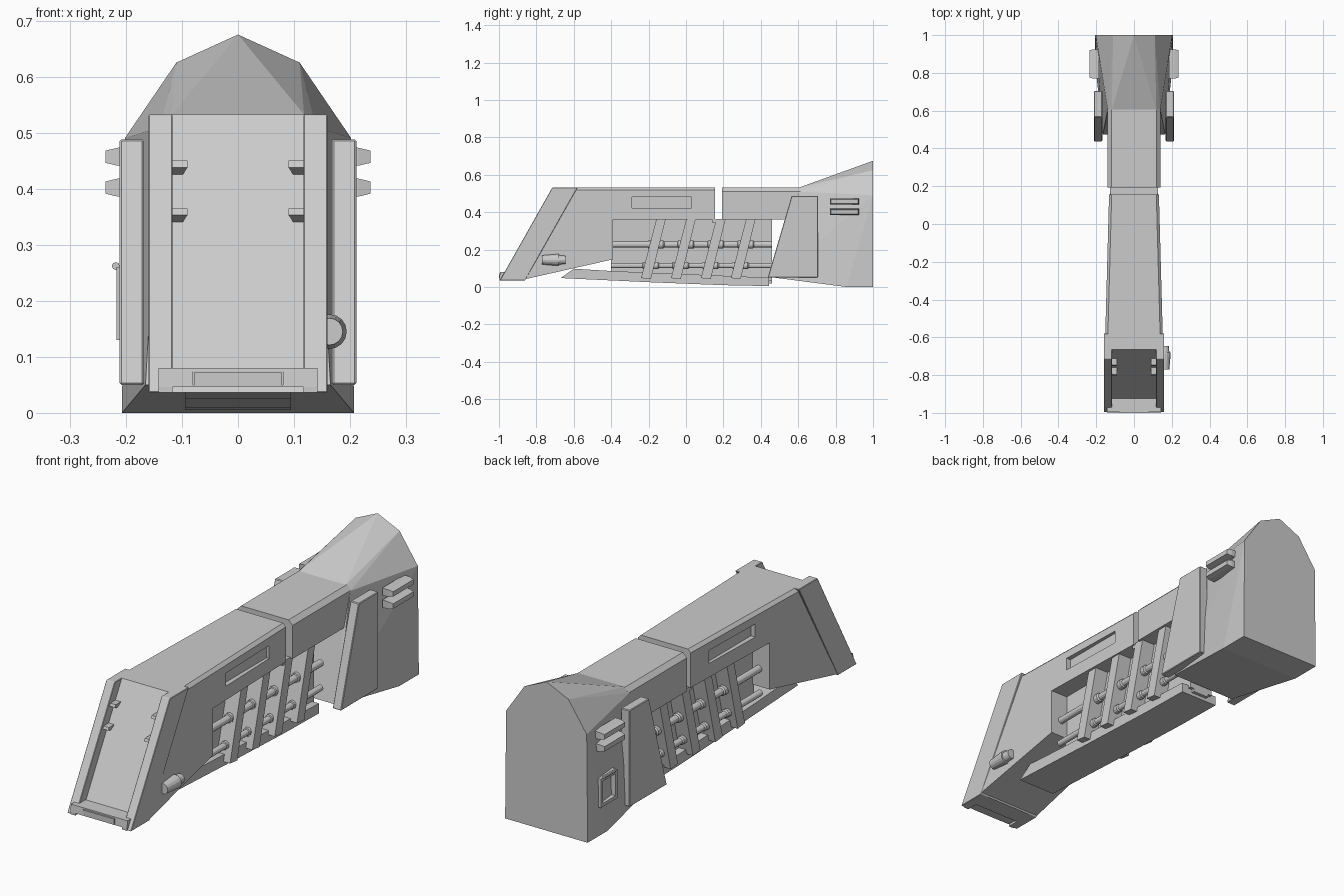
import bpy, bmesh, math

if "Cube" in bpy.data.objects:
    bpy.data.objects.remove(bpy.data.objects["Cube"])


def finish(name, bm, mirror=False):
    """Turn a bmesh into an object, optionally mirrored across x = 0."""
    bmesh.ops.recalc_face_normals(bm, faces=bm.faces)
    me = bpy.data.meshes.new(name)
    bm.to_mesh(me)
    bm.free()
    ob = bpy.data.objects.new(name, me)
    bpy.context.collection.objects.link(ob)
    if mirror:
        ob.modifiers.new("Mirror", 'MIRROR')
    return ob


def prism(name, profile, x0, x1, mirror=False, width=None, top_bevel=0, bevel=0):
    """Extrude a (y, z) side profile from x0 to x1; width(y) scales x along the length."""
    bm = bmesh.new()
    a = [bm.verts.new((x0, y, z)) for y, z in profile]
    b = [bm.verts.new((x1, y, z)) for y, z in profile]
    n = len(profile)
    bm.faces.new(a)
    bm.faces.new(b[::-1])
    for i in range(n):
        j = (i + 1) % n
        bm.faces.new((a[i], b[i], b[j], a[j]))
    bmesh.ops.recalc_face_normals(bm, faces=bm.faces)
    if width:
        for v in bm.verts:
            v.co.x *= width(v.co.y)
    if top_bevel:
        top = max(z for _, z in profile)
        edges = [e for e in bm.edges if all(abs(v.co.z - top) < 1e-4 for v in e.verts)
                 and e.verts[0].co.x * e.verts[1].co.x > 0]
        bmesh.ops.bevel(bm, geom=edges, offset=top_bevel, segments=1, affect='EDGES')
    if bevel:
        bmesh.ops.bevel(bm, geom=bm.edges[:], offset=bevel, segments=1, affect='EDGES')
    return finish(name, bm, mirror)


def box(name, x0, x1, y0, y1, z0, z1, mirror=False, bevel=0):
    return prism(name, [(y0, z0), (y1, z0), (y1, z1), (y0, z1)], x0, x1, mirror, bevel=bevel)


def lathe(name, x, z, rings, sides=12, mirror=False):
    """Turned part along y, given as (y, radius) rings."""
    bm = bmesh.new()
    loops = []
    for y, r in rings:
        loops.append([bm.verts.new((x + r * math.cos(2 * math.pi * i / sides), y,
                                    z + r * math.sin(2 * math.pi * i / sides)))
                      for i in range(sides)])
    for p, q in zip(loops, loops[1:]):
        for i in range(sides):
            j = (i + 1) % sides
            bm.faces.new((p[i], p[j], q[j], q[i]))
    bm.faces.new(loops[0])
    bm.faces.new(loops[-1])
    return finish(name, bm, mirror)


def hull(name, points, mirror=False):
    bm = bmesh.new()
    for p in points:
        bm.verts.new(p)
    bmesh.ops.convex_hull(bm, input=bm.verts[:])
    bmesh.ops.dissolve_limit(bm, angle_limit=0.01, verts=bm.verts[:], edges=bm.edges[:])
    return finish(name, bm, mirror)


def cut(target, cutter):
    mod = target.modifiers.new("Cut", 'BOOLEAN')
    mod.object = cutter
    mod.operation = 'DIFFERENCE'
    mod.solver = 'EXACT'
    bpy.context.view_layer.objects.active = target
    bpy.ops.object.modifier_apply(modifier=mod.name)
    bpy.data.objects.remove(cutter)


# Faceted rear shell
half = [(.207, 1, 0), (.207, .86, 0), (.202, 1, .49), (.11, 1, .625), (0, 1, .675),
        (.118, .605, .532), (.139, .605, .51), (.165, .475, .05), (.14, .6, .485)]
hull("rear_shell", half + [(-x, y, z) for x, y, z in half if x])

# Slanted fins on the shell
prism("side_fin", [(.437, .05), (.705, .05), (.705, .488), (.565, .488)],
      .168, .211, True, bevel=.003)

# Side tabs, tapering outward
for z in (.457, .402):
    hull("side_tab", [(x, y, z + dz)
                      for x, ys, h in ((.185, (.77, .925), .017), (.215, (.77, .925), .016),
                                       (.236, (.775, .92), .011))
                      for y in ys for dz in (-h, h)], True)

# Small window frame and hinge on the left
for z0, z1 in ((.13, .145), (.245, .26)):
    box("hatch_frame_bar", -.217, -.19, .8, .92, z0, z1)
for y0, y1 in ((.8, .815), (.905, .92)):
    box("hatch_frame_post", -.217, -.19, y0, y1, .145, .245)
lathe("hatch_hinge", -.218, .262, [(.82, .007), (.9, .007)], 8)

# Front body, narrowing to the rear, with slot recesses
front_body = prism(
    "front_body",
    [(-.86, .042), (-.39, .148), (-.39, .36), (.155, .36), (.155, .532), (-.582, .532)],
    -1, 1, width=lambda y: .152 - .02 * (y + .58) / .735, top_bevel=.014)
for s in (-1, 1):
    cut(front_body, box("slot_cutter", s * .122, s * .2, -.29, .03, .423, .482))

# Rear body block behind the gap, and the floor beneath the gap
prism("rear_body", [(.192, .36), (.61, .36), (.61, .532), (.192, .532)],
      -.139, .139, top_bevel=.02)
box("gap_floor", -.125, .125, .14, .2, .345, .36)

# Inner core behind the ribs
prism("inner_core", [(-.4, .06), (.46, .035), (.46, .361), (-.4, .361)], -.06, .06)

# Undertray with rear nub
prism("undertray", [(-.67, .048), (-.2, .026), (.2, .01), (.445, .005), (.445, .05),
                    (-.39, .085), (-.6, .098)], -.095, .095)
box("undertray_nub", -.04, .04, .43, .46, .02, .05)

# Slanted ribs
for i in range(4):
    y = -.24 + .16 * i
    prism("rib", [(y, .048), (y + .052, .042), (y + .132, .365), (y + .082, .365)],
          .05, .128, True)

# Long rods with collars beside each rib
for z, r in ((.228, .016), (.115, .014)):
    rings = [(-.4, r)]
    for i in range(4):
        c = -.21 + .16 * i + (z - .045) * .25
        rings += [(c - .04, r), (c - .038, r * 1.35), (c + .042, r * 1.35), (c + .048, r)]
    rod = lathe("rod", .092, z, rings + [(.46, r)], 12, True)

# Slanted front frame: side rails and recessed panel
prism("front_rail", [(-.995, .036), (-.86, .036), (-.58, .532), (-.715, .532)],
      .117, .16, True, bevel=.002)
prism("front_panel", [(-.945, .036), (-.86, .036), (-.58, .532), (-.665, .532)], -.12, .12)

# Bottom bar with label plate recess
bar = prism("bottom_bar", [(-.998, .046), (-.994, .08), (-.925, .08), (-.945, .046)], -.142, .142)
cut(bar, box("label_cutter", -.08, .08, -1.1, -.992, .05, .075))
box("bar_foot", .117, .142, -.998, -.94, .036, .046, True)
box("label_plate", -.078, .078, -1.0, -.96, .047, .073)

# Panel clips
for z in (.42, .335):
    y = -.945 + .566 * (z - .036)
    hull("panel_clip", [(.118, y - .02, z + .03), (.09, y - .02, z + .03),
                        (.118, y + .03, z + .03), (.09, y + .03, z + .03),
                        (.118, y - .025, z + .018), (.09, y - .025, z + .018),
                        (.118, y + .015, z), (.102, y + .015, z)], True)

# Knob on the right cheek
lathe("cheek_knob", .163, .145, [(-.77, .018), (-.77, .024), (-.69, .031), (-.68, .031),
                                 (-.68, .024), (-.645, .022)], 16)
